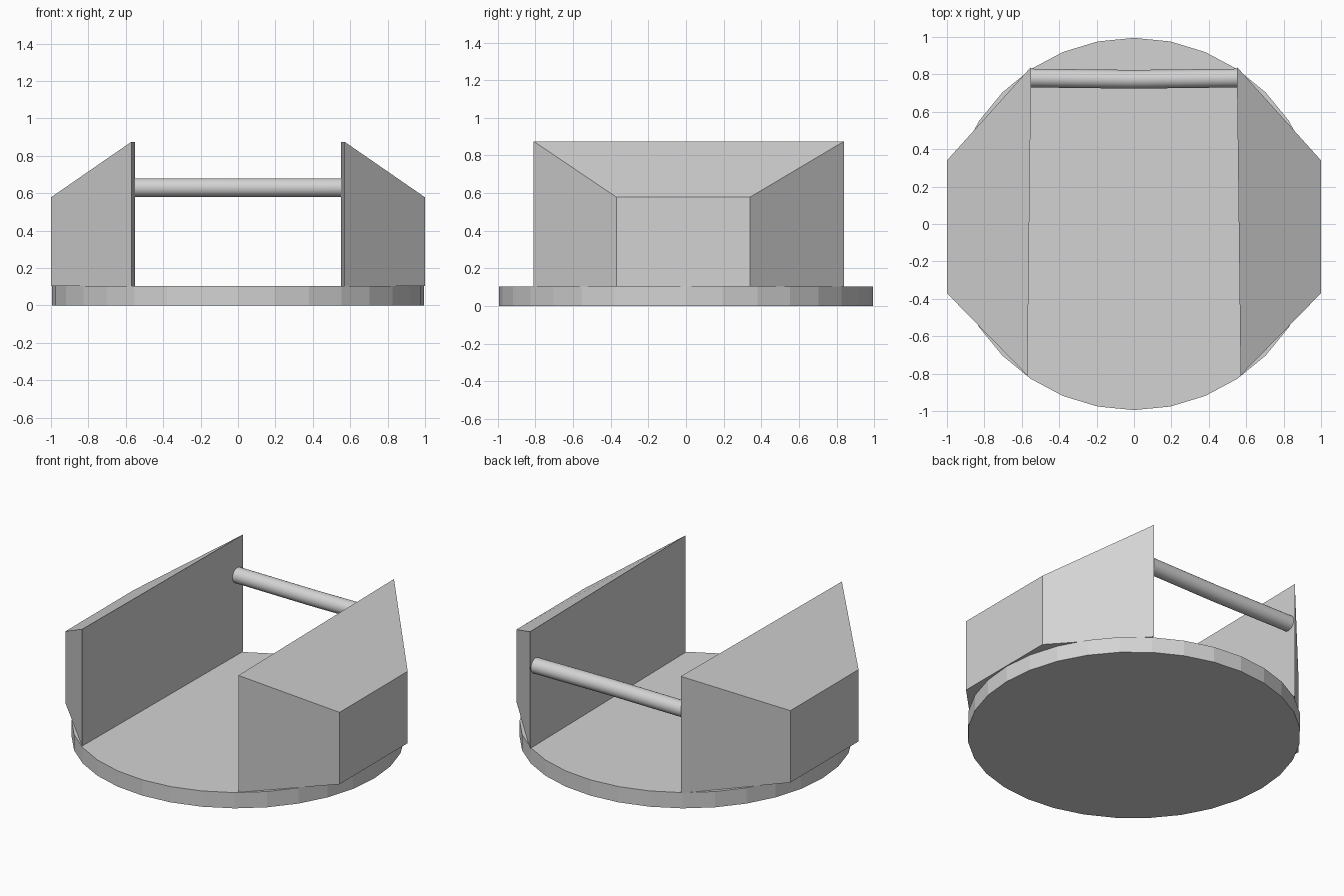
import bpy, bmesh, math
from mathutils import Matrix

cube = bpy.data.objects.get("Cube")
if cube:
    bpy.data.objects.remove(cube, do_unlink=True)

grey = bpy.data.materials.new("light grey")
grey.use_nodes = True
colour = (0.65, 0.65, 0.65, 1)
grey.diffuse_color = colour
grey.node_tree.nodes["Principled BSDF"].inputs["Base Color"].default_value = colour

BASE_TOP = 0.104


def finish(name, bm, mirror=False):
    bmesh.ops.recalc_face_normals(bm, faces=bm.faces)
    mesh = bpy.data.meshes.new(name)
    bm.to_mesh(mesh)
    bm.free()
    mesh.materials.append(grey)
    obj = bpy.data.objects.new(name, mesh)
    bpy.context.collection.objects.link(obj)
    if mirror:
        obj.modifiers.new("Mirror", 'MIRROR').use_axis[0] = True
    return obj


# Round base plate, 32 flat sides
bm = bmesh.new()
bmesh.ops.create_cone(bm, cap_ends=True, segments=32, radius1=0.995, radius2=0.995,
                      depth=BASE_TOP, matrix=Matrix.Translation((0, 0, BASE_TOP / 2)))
finish("base_plate", bm)

# Side blocks: trapezoid plan, top sloping down to the outside
plan = [(0.57, -0.81, 0.875), (1, -0.37, 0.578), (1, 0.34, 0.578), (0.55, 0.84, 0.875)]
bm = bmesh.new()
low = [bm.verts.new((x, y, BASE_TOP)) for x, y, z in plan]
high = [bm.verts.new((x, y, z)) for x, y, z in plan]
bm.faces.new(low)
bm.faces.new(high)
for i in range(4):
    j = (i + 1) % 4
    bm.faces.new((low[i], low[j], high[j], high[i]))
finish("side_blocks", bm, mirror=True)

# Cross bar: two halves, each square to its block
bm = bmesh.new()
tilt = Matrix.Rotation(0.012, 4, 'Z') @ Matrix.Rotation(math.pi / 2, 4, 'Y')
bmesh.ops.create_cone(bm, cap_ends=False, segments=32, radius1=0.05, radius2=0.05,
                      depth=0.56, matrix=Matrix.Translation((0.28, 0.777, 0.63)) @ tilt)
for v in bm.verts:
    if v.co.x < 0.1:
        v.co.x = 0
bar = finish("cross_bar", bm, mirror=True)
bpy.context.view_layer.objects.active = bar
bar.select_set(True)
bpy.ops.object.shade_smooth_by_angle(angle=math.radians(30))
